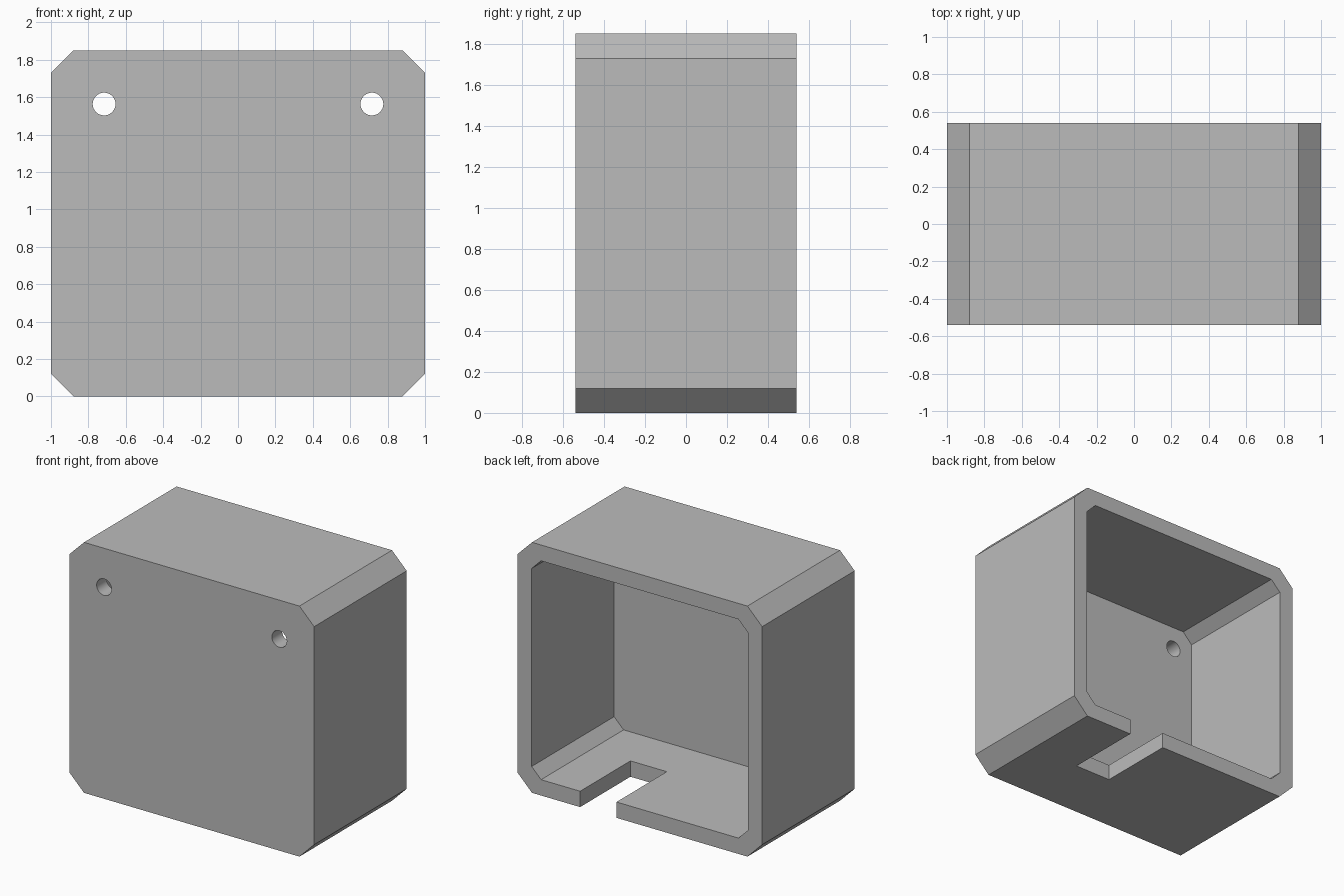
import bpy, bmesh, math
from mathutils import Matrix

default = bpy.data.objects.get("Cube")
if default:
    bpy.data.objects.remove(default, do_unlink=True)

WIDTH, DEPTH, HEIGHT = 2.0, 1.08, 1.85
WALL, CHAMFER, INNER_CHAMFER = 0.117, 0.12, 0.077
MID = HEIGHT / 2
BACK = DEPTH / 2

grey = bpy.data.materials.new("plain grey")
grey.use_nodes = True
colour = (0.5, 0.5, 0.5, 1)
grey.diffuse_color = colour
grey.node_tree.nodes["Principled BSDF"].inputs["Base Color"].default_value = colour


def finish(name, bm):
    bmesh.ops.recalc_face_normals(bm, faces=bm.faces)
    mesh = bpy.data.meshes.new(name)
    bm.to_mesh(mesh)
    bm.free()
    mesh.materials.append(grey)
    ob = bpy.data.objects.new(name, mesh)
    bpy.context.collection.objects.link(ob)
    return ob


def prism(name, half_w, half_h, cut, y0, y1):
    """Rectangle with cut corners, extruded along y."""
    w, h = half_w, half_h
    outline = []
    for sx, sz in ((1, 1), (-1, 1), (-1, -1), (1, -1)):
        pair = [(sx * w, sz * (h - cut)), (sx * (w - cut), sz * h)]
        outline += pair if sx * sz > 0 else pair[::-1]
    bm = bmesh.new()
    face = bm.faces.new([bm.verts.new((x, y0, z + MID)) for x, z in outline])
    ext = bmesh.ops.extrude_face_region(bm, geom=[face])["geom"]
    verts = [g for g in ext if isinstance(g, bmesh.types.BMVert)]
    bmesh.ops.translate(bm, verts=verts, vec=(0, y1 - y0, 0))
    return finish(name, bm)


def block(name, x0, x1, y0, y1, z0, z1):
    bm = bmesh.new()
    bmesh.ops.create_cube(bm, size=1)
    bmesh.ops.scale(bm, verts=bm.verts, vec=(x1 - x0, y1 - y0, z1 - z0))
    bmesh.ops.translate(bm, verts=bm.verts,
                        vec=((x0 + x1) / 2, (y0 + y1) / 2, (z0 + z1) / 2))
    return finish(name, bm)


def rod(name, x, z, radius):
    bm = bmesh.new()
    place = Matrix.Translation((x, -BACK, z)) @ Matrix.Rotation(math.pi / 2, 4, "X")
    bmesh.ops.create_cone(bm, cap_ends=True, segments=32, radius1=radius,
                          radius2=radius, depth=WALL * 4, matrix=place)
    return finish(name, bm)


# Outer shell, then the cavity, cable slot and two mounting holes
housing = prism("housing", WIDTH / 2, MID, CHAMFER, -BACK, BACK)
cutters = [
    prism("cavity_cutter", WIDTH / 2 - WALL, MID - WALL, INNER_CHAMFER,
          WALL - BACK, BACK + 0.1),
    block("slot_cutter", 0.19, 0.487, -0.047, BACK + 0.2, -0.1, 0.3),
]
cutters += [rod("hole_cutter", side * 0.716, 1.563, 0.061) for side in (-1, 1)]

bpy.ops.object.select_all(action="DESELECT")
housing.select_set(True)
bpy.context.view_layer.objects.active = housing
for cutter in cutters:
    cutter.hide_render = True
    mod = housing.modifiers.new(cutter.name, "BOOLEAN")
    mod.operation = "DIFFERENCE"
    mod.solver = "EXACT"
    mod.object = cutter
    bpy.ops.object.modifier_apply(modifier=mod.name)
    bpy.data.objects.remove(cutter, do_unlink=True)

# Smooth hole walls, crisp everywhere else
bpy.ops.object.shade_smooth_by_angle(angle=math.radians(30))
